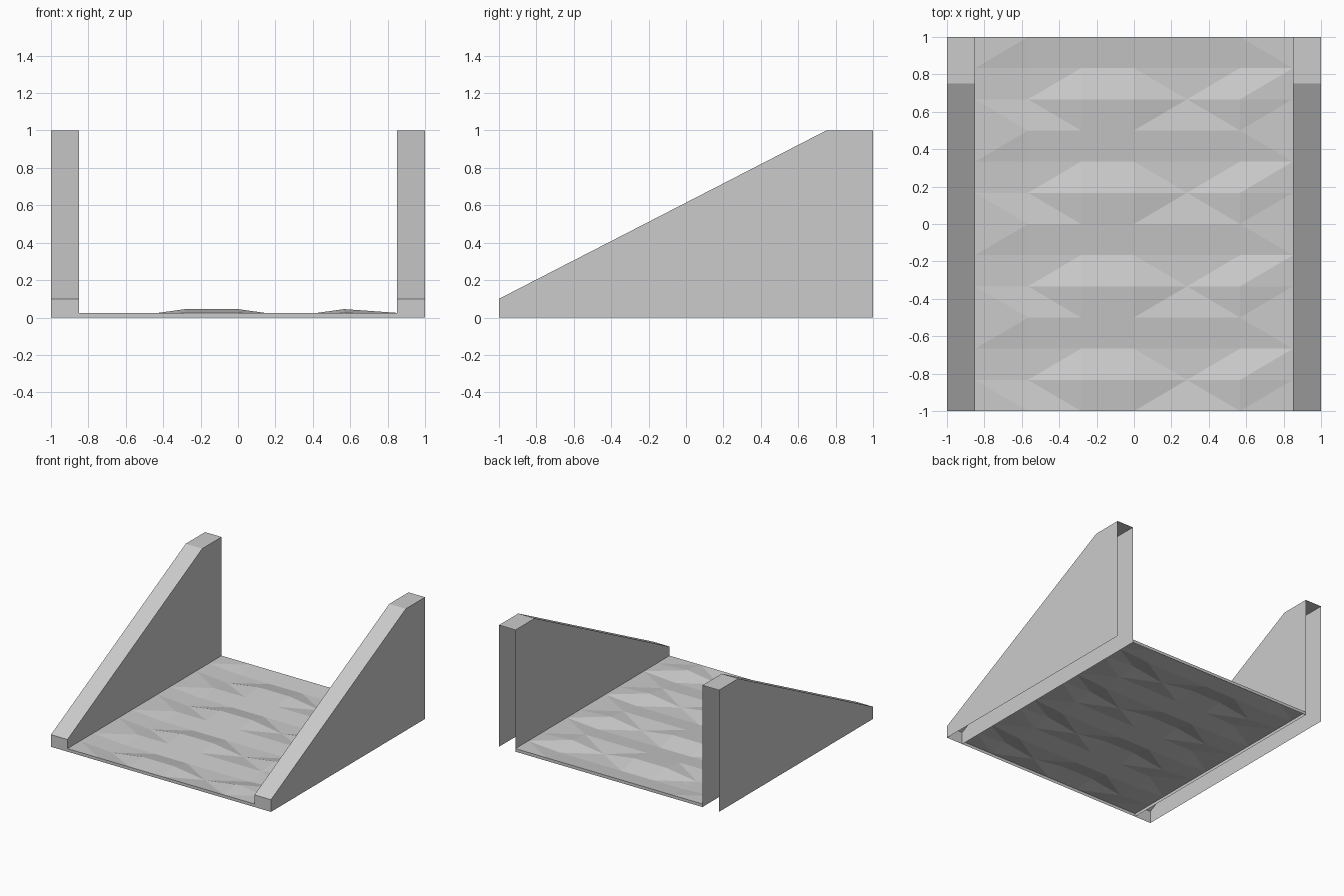
import bpy
import bmesh

if "Cube" in bpy.data.objects:
    bpy.data.objects.remove(bpy.data.objects["Cube"])


def make_object(name, bm):
    mesh = bpy.data.meshes.new(name)
    bm.to_mesh(mesh)
    bm.free()
    obj = bpy.data.objects.new(name, mesh)
    bpy.context.collection.objects.link(obj)
    return obj


# Hollow side walls: two panels joined by front, slope and top strips,
# open at the back and underneath
PROFILE = [(-1, 0), (-1, 0.1), (0.75, 1), (1, 1), (1, 0)]


def side_wall(name, side):
    bm = bmesh.new()
    inner, outer = [[bm.verts.new((side * x, y, z)) for y, z in PROFILE]
                    for x in (0.85, 1.0)]
    faces = [inner[::-1], outer]
    faces += [(inner[i], inner[i + 1], outer[i + 1], outer[i]) for i in range(3)]
    # Outer loop runs clockwise seen from +x, so flip panels to face outward
    faces[0], faces[1] = inner, outer[::-1]
    for f in faces:
        bm.faces.new(f if side > 0 else list(f)[::-1])
    return make_object(name, bm)


side_wall("left_wall", -1)
side_wall("right_wall", 1)

# Rippled floor: three repeating rows of heights on a 6 x 12 grid
LOW, MID, HIGH = 0.005, 0.025, 0.045
ROWS = [
    [MID] * 7,
    [MID, LOW, HIGH, HIGH, LOW, HIGH, MID],
    [MID, LOW, LOW, LOW, LOW, LOW, MID],
]
# Diagonal direction per cell: u runs up to the right, d runs down to the right
DIAGONALS = ["dduudu", "uuuduu", "uuuuud"]

bm = bmesh.new()
grid = [[bm.verts.new((-0.85 + 1.7 * i / 6, -1 + j / 6, ROWS[j % 3][i]))
         for i in range(7)] for j in range(13)]
for j in range(12):
    for i in range(6):
        a, b = grid[j][i], grid[j][i + 1]
        d, c = grid[j + 1][i], grid[j + 1][i + 1]
        if DIAGONALS[j % 3][i] == "u":
            tris = [(a, b, c), (a, c, d)]
        else:
            tris = [(a, b, d), (b, c, d)]
        for t in tris:
            bm.faces.new(t)

# Thin front and back edges of the floor
for row, y in ((grid[0], -1), (grid[-1][::-1], 1)):
    left = bm.verts.new((row[0].co.x, y, 0))
    right = bm.verts.new((row[-1].co.x, y, 0))
    bm.faces.new([left, right] + row[::-1])
make_object("rippled_floor", bm)
